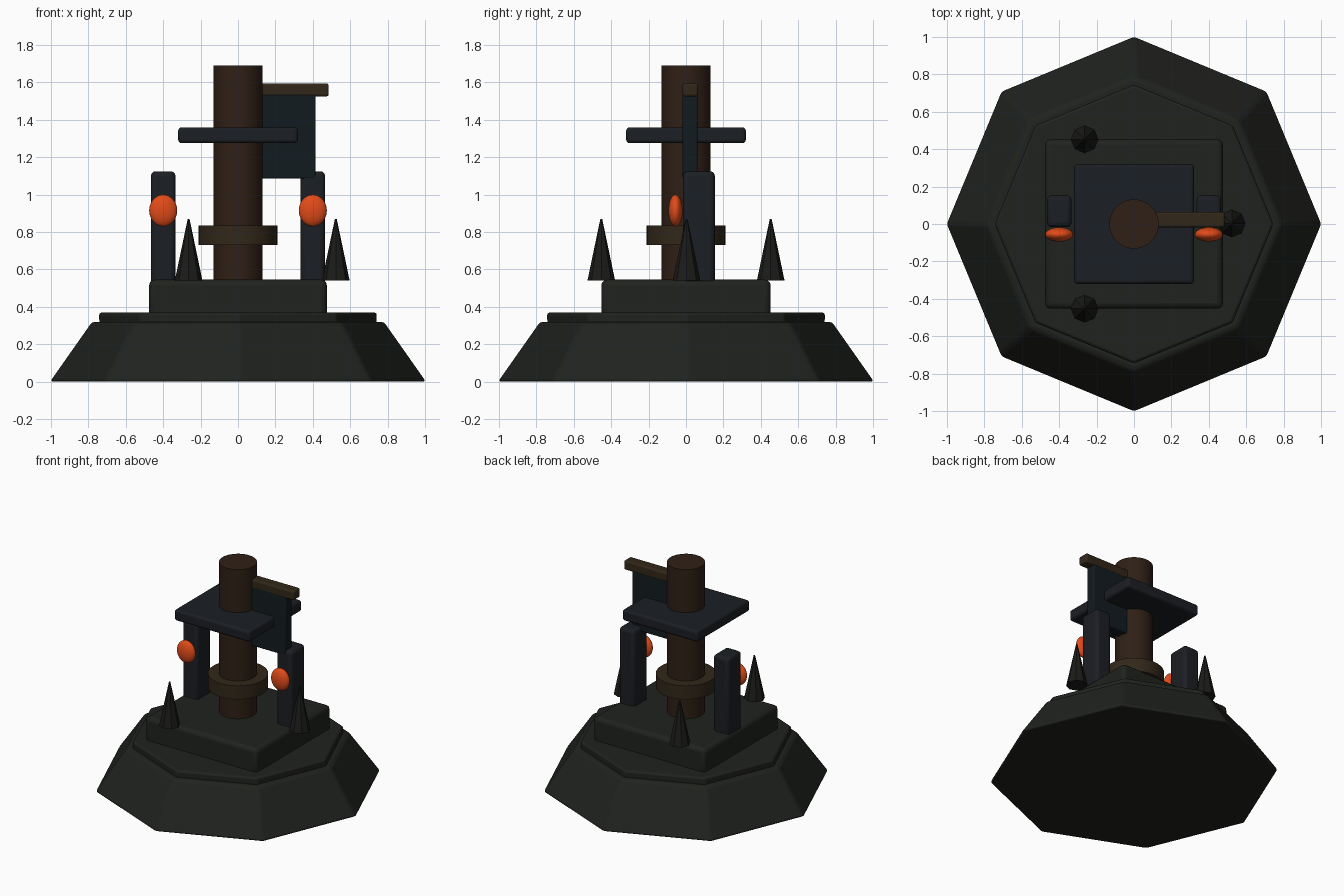
import bpy
from math import radians

default = bpy.data.objects.get("Cube")
if default:
    bpy.data.objects.remove(default, do_unlink=True)


def material(name, color):
    mat = bpy.data.materials.new(name)
    mat.use_nodes = True
    mat.diffuse_color = (*color, 1)
    bsdf = mat.node_tree.nodes["Principled BSDF"]
    bsdf.inputs["Base Color"].default_value = (*color, 1)
    bsdf.inputs["Roughness"].default_value = 0.9
    return mat


stone = material("mossy_stone", (0.014, 0.016, 0.013))
slate = material("slate", (0.011, 0.013, 0.017))
bark = material("dark_wood", (0.028, 0.014, 0.008))
timber = material("timber", (0.032, 0.02, 0.01))
cloth = material("cloth", (0.006, 0.011, 0.014))
thorn = material("thorn", (0.011, 0.011, 0.01))
ember = material("ember", (0.75, 0.07, 0.01))


def finish(name, mat, bevel=0):
    """Name, colour, bevel and shade the active object."""
    obj = bpy.context.object
    obj.name = name
    obj.data.materials.append(mat)
    if bevel:
        bpy.ops.object.transform_apply(location=False, rotation=True, scale=True)
        mod = obj.modifiers.new("soft_edges", "BEVEL")
        mod.width = bevel
        mod.segments = 3
        mod.limit_method = "ANGLE"
    bpy.ops.object.shade_smooth_by_angle(angle=radians(35))
    return obj


def box(name, mat, low, high, bevel):
    center = [(a + b) / 2 for a, b in zip(low, high)]
    bpy.ops.mesh.primitive_cube_add(size=1, location=center)
    bpy.context.object.scale = [b - a for a, b in zip(low, high)]
    return finish(name, mat, bevel)


def column(name, mat, sides, bottom, top, z0, z1, xy=(0, 0), bevel=0):
    bpy.ops.mesh.primitive_cone_add(vertices=sides, radius1=bottom, radius2=top,
                                    depth=z1 - z0, location=(*xy, (z0 + z1) / 2))
    return finish(name, mat, bevel)


# Stepped stone base
column("base_mound", stone, 8, 1.01, 0.785, 0, 0.32, bevel=0.02)
column("base_step", stone, 8, 0.745, 0.745, 0.28, 0.37, bevel=0.015)
box("plinth", stone, (-0.475, -0.453, 0.34), (0.475, 0.453, 0.545), 0.03)

# Central trunk with collar and platform
column("trunk", bark, 48, 0.132, 0.132, 0.5, 1.69)
column("collar", timber, 48, 0.21, 0.21, 0.73, 0.835)
box("platform", slate, (-0.32, -0.32, 1.275), (0.32, 0.32, 1.36), 0.018)

# Side beam with hanging banner
box("banner_beam", timber, (0.05, -0.018, 1.525), (0.485, 0.065, 1.595), 0.012)
box("banner", cloth, (0.09, -0.018, 1.085), (0.415, 0.062, 1.54), 0.01)

# Mirrored pillars, each with a glowing orb on the front
for side, sign in (("left", 1), ("right", -1)):
    x = 0.4 * sign
    box(side + "_pillar", slate, (x - 0.066, -0.016, 0.52),
        (x + 0.066, 0.154, 1.125), 0.025)
    bpy.ops.mesh.primitive_uv_sphere_add(segments=32, ring_count=16,
                                         location=(x, -0.056, 0.915))
    bpy.context.object.scale = (0.075, 0.038, 0.085)
    finish(side + "_orb", ember)

# Thorn spikes around the plinth
spots = {"back": (-0.264, 0.453), "front": (-0.264, -0.453), "left": (0.523, 0.003)}
for place, xy in spots.items():
    column(place + "_spike", thorn, 8, 0.074, 0.005, 0.54, 0.87, xy)
